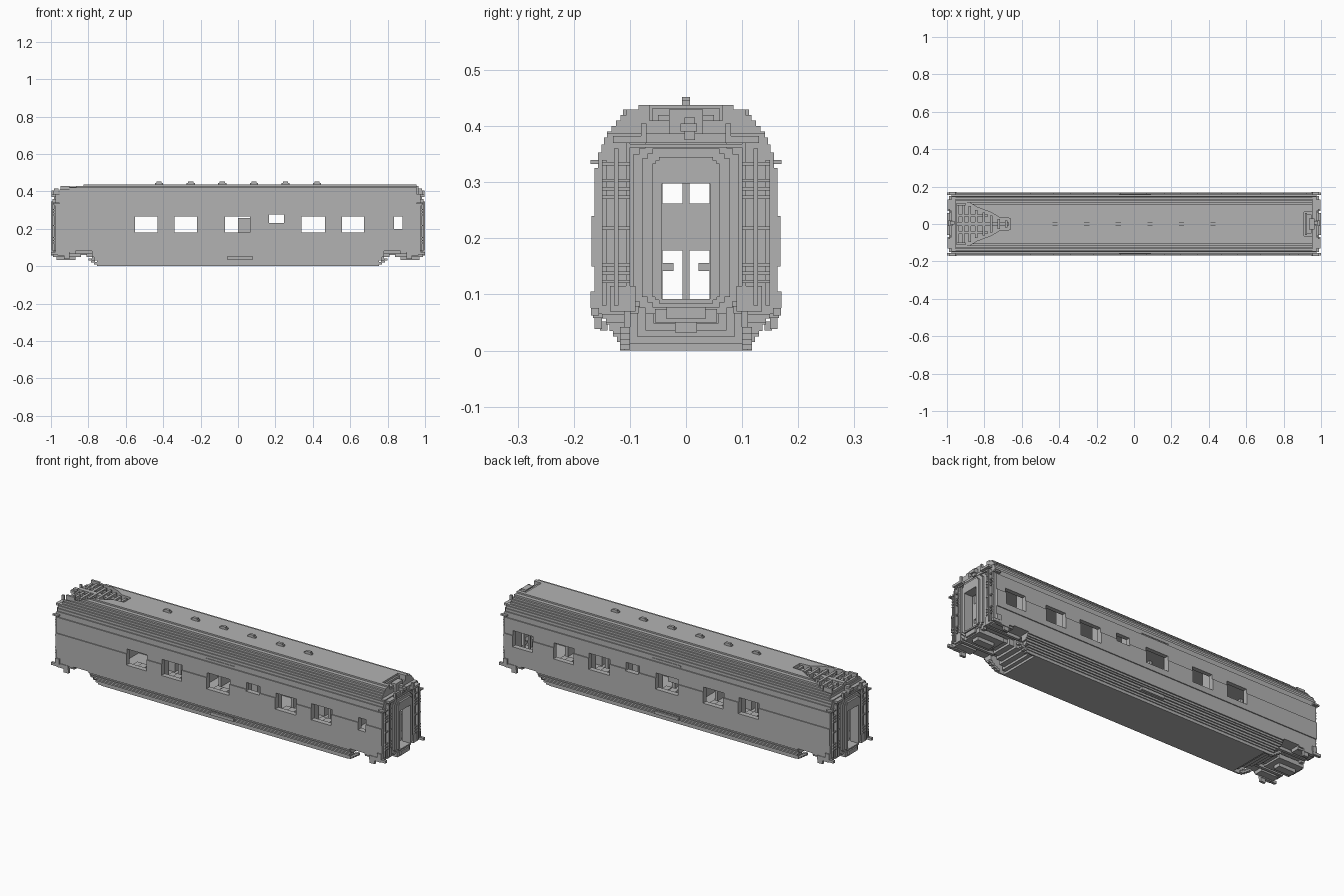
import bpy
import bmesh

if "Cube" in bpy.data.objects:
    bpy.data.objects.remove(bpy.data.objects["Cube"])

grey = bpy.data.materials.new("plain grey")
grey.use_nodes = True
grey.diffuse_color = (0.45, 0.45, 0.45, 1)
grey.node_tree.nodes["Principled BSDF"].inputs["Base Color"].default_value = (0.45, 0.45, 0.45, 1)


def finish(name, bm):
    bmesh.ops.recalc_face_normals(bm, faces=bm.faces)
    mesh = bpy.data.meshes.new(name)
    bm.to_mesh(mesh)
    bm.free()
    mesh.materials.append(grey)
    ob = bpy.data.objects.new(name, mesh)
    bpy.context.scene.collection.objects.link(ob)
    return ob


def add_box(bm, x, y, z):
    """Box from three (low, high) ranges."""
    x, y, z = sorted(x), sorted(y), sorted(z)
    v = [bm.verts.new((a, b, c)) for a in x for b in y for c in z]
    for f in ((0, 1, 3, 2), (4, 6, 7, 5), (0, 4, 5, 1), (2, 3, 7, 6), (0, 2, 6, 4), (1, 5, 7, 3)):
        bm.faces.new([v[i] for i in f])


def boxes(name, ranges):
    bm = bmesh.new()
    for r in ranges:
        add_box(bm, *r)
    return finish(name, bm)


def prism(name, points, low, high, place):
    """Extrude a flat outline; place maps (u, v, depth) to xyz."""
    bm = bmesh.new()
    a, b = ([bm.verts.new(place(u, v, d)) for u, v in points] for d in (low, high))
    bm.faces.new(a)
    bm.faces.new(b)
    n = len(points)
    for i in range(n):
        j = (i + 1) % n
        bm.faces.new((a[i], a[j], b[j], b[i]))
    return finish(name, bm)


def cut(target, cutter):
    mod = target.modifiers.new("cut", "BOOLEAN")
    mod.operation, mod.solver, mod.object = "DIFFERENCE", "EXACT", cutter
    bpy.context.view_layer.objects.active = target
    bpy.ops.object.modifier_apply(modifier=mod.name)
    bpy.data.objects.remove(cutter)


def stepped(half, low, high, c):
    """Rectangle outline in (y, z) with two-step corners."""
    mid, h = (low + high) / 2, (high - low) / 2
    corner = [(half, h - 2 * c), (half - c, h - 2 * c), (half - c, h - c),
              (half - 2 * c, h - c), (half - 2 * c, h)]
    top = corner + [(-y, z) for y, z in reversed(corner)]
    return [(y, mid + z) for y, z in top] + [(-y, mid - z) for y, z in top]


def ring(name, x0, x1, outer, inner):
    bm = bmesh.new()
    loops = [[bm.verts.new((x, y, z)) for y, z in pts]
             for x, pts in ((x0, outer), (x1, outer), (x1, inner), (x0, inner))]
    n = len(outer)
    for k in range(4):
        a, b = loops[k], loops[(k + 1) % 4]
        for i in range(n):
            j = (i + 1) % n
            bm.faces.new((a[i], a[j], b[j], b[i]))
    return finish(name, bm)


# Carriage shell: stair-stepped cross-section run along the length
steps = [(.118, 0), (.123, .015), (.13, .025), (.136, .035), (.143, .046), (.15, .057),
         (.156, .065), (.163, .075), (.168, .15), (.163, .24), (.157, .325), (.151, .353),
         (.146, .367), (.141, .38), (.133, .39), (.125, .4), (.117, .41), (.106, .42),
         (.085, .43)]
half = []
for (y, z), (_, z2) in zip(steps, steps[1:] + [(0, .438)]):
    half += [(y, z), (y, z2)]
section = half + [(-y, z) for y, z in reversed(half)]
shell = prism("carriage_shell", section, -.975, .975, lambda u, v, d: (d, u, v))

# Hollow saloon and end doorways
cut(shell, boxes("saloon_cutter", [((-.95, .95), (-.14, .14), (.09, .36))]))
cut(shell, boxes("doorway_cutter", [((-1.1, 1.1), (-.05, .05), (.0905, .31))]))

# Windows
windows = [(-.55, -.43), (-.34, -.22), (-.07, .065), (.34, .465), (.555, .675)]
cutters = [(w, (-.3, .3), (.18, .265)) for w in windows]
cutters.append(((.165, .245), (-.3, .3), (.23, .275)))
cutters.append(((.835, .88), (-.3, 0), (.2, .265)))
cutters.append(((.8, .92), (.05, .3), (.18, .265)))
cut(shell, boxes("window_cutter", cutters))

# Wheel wells and raised ends below the floor
well = [(.735, -.1), (.735, .012), (.755, .012), (.755, .03), (.77, .03), (.77, .05),
        (.78, .05), (.78, .082), (.87, .082), (.87, .064), (1.1, .064), (1.1, -.1)]
for s in (-1, 1):
    cut(shell, prism("well_cutter", [(s * u, v) for u, v in well], -.3, .3,
                     lambda u, v, d: (u, d, v)))
    cut(shell, boxes("underfloor_cutter", [((s * .7, s * 1.1), (-.11, .11), (-.1, .0785))]))

# Roof ends and the tapering equipment recess
cut(shell, boxes("roof_end_cutter", [((s * .955, s * 1.1), (-.3, .3), (.387, .6)) for s in (-1, 1)]))
taper = [(-.66, .03), (-.72, .035), (-.76, .06), (-.84, .09), (-.88, .115), (-.95, .122), (-1.1, .122)]
cut(shell, prism("recess_cutter", taper + [(x, -y) for x, y in reversed(taper)], .402, .6,
                 lambda u, v, d: (u, v, d)))
cut(shell, boxes("roof_notch_cutter", [((.91, 1.1), (-.065, .065), (.41, .6))]))

# Ribs and ducts in the roof recess
ribs = [((x, x + .014), (-w, w), (.4, z)) for x, w, z in
        ((-.95, .1, .415), (-.92, .11, .42), (-.885, .095, .424), (-.85, .075, .428),
         (-.81, .062, .431), (-.77, .045, .434), (-.73, .028, .434), (-.69, .02, .434))]
ribs.append(((-.95, -.67), (-.012, .012), (.4, .425)))
for s in (-1, 1):
    ribs.append(((-.94, -.78), (s * .04, s * .052), (.4, .422)))
    ribs.append(((-.95, -.9), (s * .1, s * .112), (.4, .43)))
boxes("roof_recess_ribs", ribs)
boxes("roof_notch_equipment", [((.92, .95), (-.05, .05), (.405, .42)),
                              ((.935, .965), (-.03, .03), (.38, .43)),
                              ((.915, .925), (-.06, .06), (.405, .432))])

# Roof vents
vents = []
for i in range(6):
    x = -.422 + i * .169
    vents += [((x - .022, x + .022), (-.007, .007), (.436, .446)),
              ((x - .014, x + .014), (-.007, .007), (.446, .452))]
boxes("roof_vents", vents)

# Side name boards, skirt boards and end grab handles
boards = []
for s in (-1, 1):
    boards += [((-.08, .09), (s * .15, s * .16), (.333, .34)),
               ((-.06, .08), (s * .14, s * .153), (.036, .052))]
    for e in (-1, 1):
        boards.append(((e * .955, e * .99), (s * .155, s * .17), (.332, .34)))
boxes("side_boards", boards)

# Saloon fittings: partitions, seats, tables and central cabinet
fittings = [((0, .065), (-.06, .06), (.18, .258))]
for x in (-.7, -.385, -.145, .11, .29, .51, .75):
    for s in (-1, 1):
        fittings.append(((x - .008, x + .008), (s * .05, s * .141), (.089, .361)))
for a, b in windows:
    m = (a + b) / 2
    for s in (-1, 1):
        fittings += [((a - .01, a + .025), (s * .06, s * .13), (.089, .155)),
                     ((b - .025, b + .01), (s * .06, s * .13), (.089, .155)),
                     ((m - .02, m + .02), (s * .09, s * .14), (.16, .172))]
boxes("saloon_fittings", fittings)

for s, side in ((-1, "right"), (1, "left")):
    def near(a, b, s=s):
        return (s * a, s * b)

    # Gangway: stepped bellows rings with a split door
    ring(side + "_gangway_bellows", s * .96, s * .98, stepped(.094, .065, .372, .011), stepped(.075, .08, .357, .009))
    ring(side + "_gangway_middle", s * .96, s * .99, stepped(.078, .077, .36, .009), stepped(.056, .086, .34, .006))
    ring(side + "_gangway_frame", s * .95, s * 1.0, stepped(.06, .084, .345, .006), stepped(.043, .0915, .298, .0004))
    door = [(near(.93, .94), (-.006, .006), (.09, .31)),
            (near(.93, .94), (-.05, .05), (.178, .262))]
    for t in (-1, 1):
        door += [(near(.93, .94), (t * .042, t * .055), (.09, .31)),
                 (near(.93, .94), (t * .022, t * .045), (.142, .156))]
    boxes(side + "_end_door", door)

    # End handrails, corner posts and rungs
    posts = [(near(.96, .985), (-.003, .016), (.375, .415)),
             (near(.97, .995), (-.01, .02), (.39, .405)),
             (near(.97, .985), (-.1, .1), (.362, .368))]
    for t in (-1, 1):
        posts += [(near(.97, .985), (t * .1, t * .107), (.1, .38)),
                  (near(.97, .992), (t * .12, t * .128), (.08, .36)),
                  (near(.97, .985), (t * .142, t * .15), (.08, .34)),
                  (near(.96, .998), (t * .07, t * .13), (.37, .382)),
                  (near(.985, .998), (t * .07, t * .08), (.37, .405)),
                  (near(.96, .985), (t * .09, t * .135), (.07, .115))]
        for z in (.12, .135, .15, .215, .27, .285, .3, .33):
            posts.append((near(.97, .988), (t * .1, t * .15), (z, z + .006)))
    boxes(side + "_end_rails", posts)

    # Underframe, coupler, buffers and footsteps
    under = [(near(.84, .99), (-.055, .055), (.05, .074)),
             (near(.87, .97), (-.02, .02), (.032, .052)),
             (near(.96, 1.0), (-.035, .035), (.056, .078))]
    for t in (-1, 1):
        under += [(near(.9, .965), (t * .148, t * .166), (.058, .08)),
                  (near(.9, .93), (t * .15, t * .163), (.038, .06)),
                  (near(.95, 1.0), (t * .155, t * .169), (.062, .076)),
                  (near(.95, .975), (t * .145, t * .17), (.076, .105)),
                  (near(.78, .97), (t * .085, t * .1), (.066, .082))]
        for x, z in ((.8, .03), (.785, .02), (.77, .01), (.755, .002)):
            under.append((near(x - .02, x), (t * .1, t * .118), (z, z + .012)))
    for i in range(5):
        x = .72 + i * .03
        w = .1 - i * .014
        under.append((near(.7, x), (-w, w), (.012 + i * .012, .08)))
    boxes(side + "_underframe", under)
